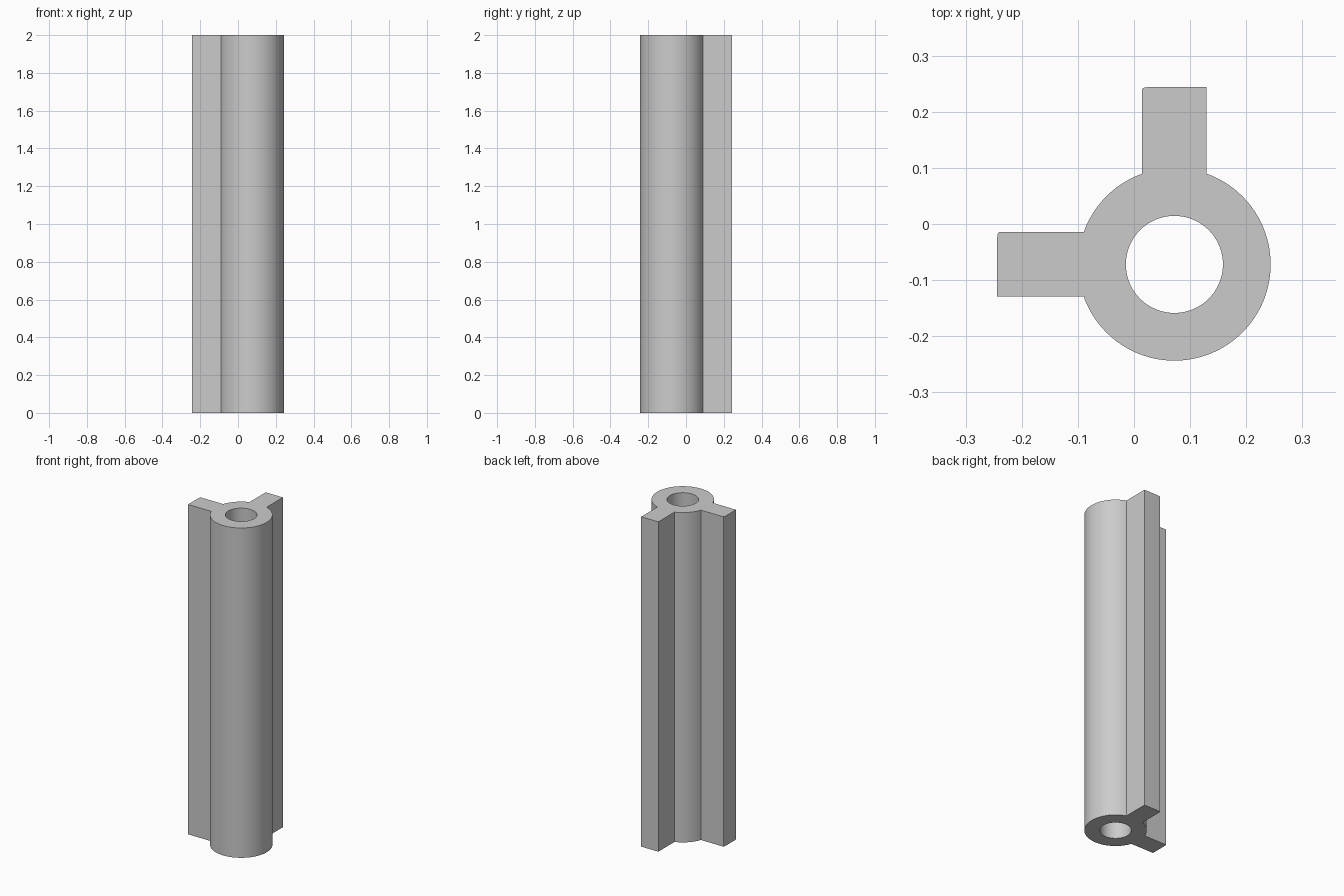
import bpy
import bmesh
from math import asin, cos, sin, pi, radians
from mathutils import Vector

if "Cube" in bpy.data.objects:
    bpy.data.objects.remove(bpy.data.objects["Cube"])

HEIGHT = 2.0
CENTRE = Vector((0.072, -0.072, 0))
OUTER, BORE = 0.1715, 0.0865
FIN_REACH, FIN_HALF = 0.3165, 0.0575


def arc(radius, start, end, steps):
    angles = [start + (end - start) * i / steps for i in range(steps + 1)]
    return [(radius * cos(a), radius * sin(a)) for a in angles]


def add_loop(bm, points):
    verts = [bm.verts.new(CENTRE + Vector((x, y, 0))) for x, y in points]
    return [bm.edges.new((v, verts[i - 1])) for i, v in enumerate(verts)]


# Half of the outline: inner corner arc, fin with a slightly eased tip, outer arc
root = asin(FIN_HALF / OUTER)
half = arc(OUTER, radians(135), pi - root, 12)
half += [(0.004 - FIN_REACH, FIN_HALF), (0.001 - FIN_REACH, FIN_HALF - 0.004),
         (-FIN_REACH, FIN_HALF - 0.025), (-FIN_REACH, -FIN_HALF)]
half += arc(OUTER, pi + root, radians(315), 40)

# Mirror across the diagonal to get the second fin
outline = half + [(-y, -x) for x, y in reversed(half[1:-1])]
bore = arc(BORE, 0, 2 * pi, 72)[:-1]

# Fill the ring-shaped section and extrude it to full height
bm = bmesh.new()
edges = add_loop(bm, outline) + add_loop(bm, bore)
bmesh.ops.triangle_fill(bm, edges=edges, use_beauty=True)
result = bmesh.ops.extrude_face_region(bm, geom=bm.faces[:], use_keep_orig=True)
top = [g for g in result["geom"] if isinstance(g, bmesh.types.BMVert)]
bmesh.ops.translate(bm, verts=top, vec=(0, 0, HEIGHT))
bmesh.ops.recalc_face_normals(bm, faces=bm.faces[:])
mesh = bpy.data.meshes.new("finned_tube")
bm.to_mesh(mesh)
bm.free()

# Plain grey material
grey = bpy.data.materials.new("light_grey")
grey.use_nodes = True
colour = (0.6, 0.6, 0.6, 1)
grey.diffuse_color = colour
grey.node_tree.nodes["Principled BSDF"].inputs["Base Color"].default_value = colour
mesh.materials.append(grey)

tube = bpy.data.objects.new("finned_tube", mesh)
bpy.context.collection.objects.link(tube)
bpy.ops.object.select_all(action="DESELECT")
tube.select_set(True)
bpy.context.view_layer.objects.active = tube
bpy.ops.object.shade_smooth_by_angle(angle=radians(25))
